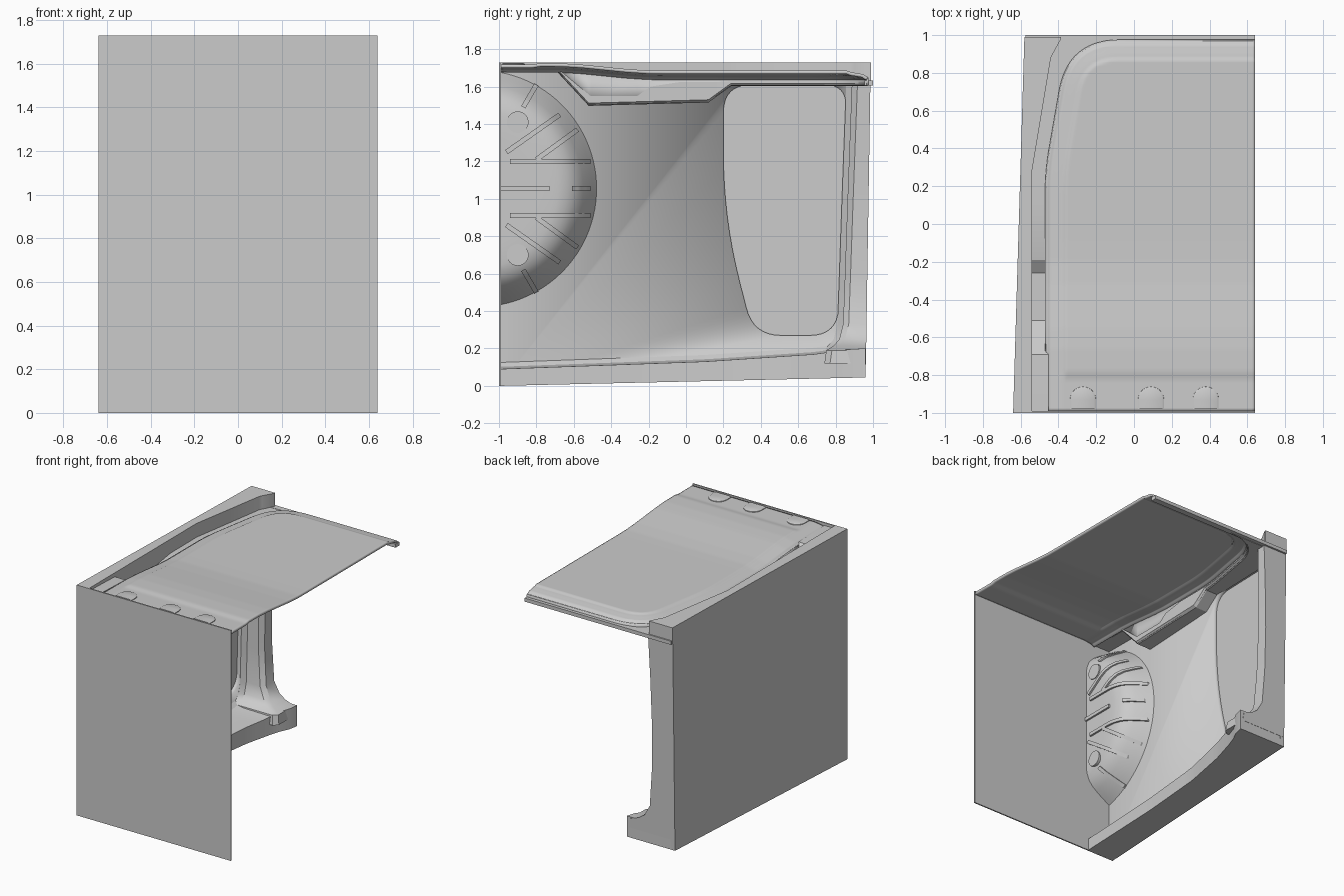
import bpy, bmesh, math
from mathutils import Vector

if "Cube" in bpy.data.objects:
    bpy.data.objects.remove(bpy.data.objects["Cube"])


def lerp_table(tab, t):
    if t <= tab[0][0]:
        return tab[0][1]
    for (a, u), (b, v) in zip(tab, tab[1:]):
        if t <= b:
            return u + (v - u) * (t - a) / (b - a)
    return tab[-1][1]


def smooth(a, b, t):
    t = min(1, max(0, (t - a) / (b - a)))
    return t * t * (3 - 2 * t)


def make(name, verts, faces, angle=30):
    bm = bmesh.new()
    vs = [bm.verts.new(v) for v in verts]
    for f in faces:
        bm.faces.new([vs[i] for i in f])
    bmesh.ops.recalc_face_normals(bm, faces=bm.faces)
    me = bpy.data.meshes.new(name)
    bm.to_mesh(me)
    bm.free()
    ob = bpy.data.objects.new(name, me)
    bpy.context.collection.objects.link(ob)
    bpy.ops.object.select_all(action='DESELECT')
    ob.select_set(True)
    bpy.context.view_layer.objects.active = ob
    bpy.ops.object.shade_smooth_by_angle(angle=math.radians(angle))
    return ob


def loft(name, secs, closed=True, angle=30):
    n, m = len(secs), len(secs[0])
    verts = [p for s in secs for p in s]
    faces = [(i * m + j, i * m + (j + 1) % m, (i + 1) * m + (j + 1) % m, (i + 1) * m + j)
             for i in range(n - 1) for j in range(m if closed else m - 1)]
    if closed:
        faces += [tuple(range(m)), tuple(range((n - 1) * m, n * m))]
    return make(name, verts, faces, angle)


def solidify(ob, t, offset=0):
    mod = ob.modifiers.new("thickness", 'SOLIDIFY')
    mod.thickness, mod.offset = t, offset


def rounded(pts, radii, closed=True, n=8):
    out = []
    for i, p in enumerate(pts):
        p, r = Vector(p), radii[i]
        if r == 0:
            out.append(tuple(p))
            continue
        q, s = Vector(pts[i - 1]), Vector(pts[(i + 1) % len(pts)])
        a, b = p + (q - p).normalized() * r, p + (s - p).normalized() * r
        for k in range(n + 1):
            t = k / n
            out.append(tuple(a * (1 - t) ** 2 + p * 2 * t * (1 - t) + b * t * t))
    return out


def xo(y): return -0.64 + 0.03 * (y + 1)          # outer skin
def xi(y): return -0.60 + 0.0275 * (y + 1)        # inner skin
def zb(y): return 0.023 * (y + 1)                 # sloping bottom


def box(name, x0, x1, y0, y1, z0, z1):
    return loft(name, [[(x, y0, z0), (x, y1, z0), (x, y1, z1), (x, y0, z1)] for x in (x0, x1)])


# front plate
box("front_plate", -0.64, 0.64, -1, -0.99, 0, 1.73)

# side wall with a shallow rounded pocket
wall = loft("side_wall", [[(f(y0), y0, zb(y0)), (f(y1), y1, zb(y1)), (f(y2), y2, 1.72), (f(y0), y0, 1.72)]
                          for f in (xo, xi) for y0, y1, y2 in [(-1, 0.96, 0.985)]])
pocket = rounded([(0.2, 1.61), (0.2, 0.9), (0.36, 0.27), (0.81, 0.27), (0.86, 1.61)],
                 [0.15, 0.35, 0.15, 0.15, 0.12])
cutter = loft("pocket_cutter", [[(xi(y) + d, y, z) for y, z in pocket] for d in (-0.028, 0.1)])
cutter.hide_render = True
mod = wall.modifiers.new("pocket", 'BOOLEAN')
mod.object, mod.operation, mod.solver = cutter, 'DIFFERENCE', 'EXACT'
bpy.context.view_layer.objects.active = wall
bpy.ops.object.modifier_apply(modifier=mod.name)
bpy.data.objects.remove(cutter)

# lower flange, widening toward the rear
edge = [(-1, -0.41), (-0.3, -0.40), (0.2, -0.37), (0.55, -0.31), (0.8, -0.24), (0.9, -0.19), (0.96, -0.18)]
top = [(-1, 0.09), (0.1, 0.13), (0.7, 0.17), (0.85, 0.195), (0.96, 0.2)]
secs = []
for i in range(29):
    y = -1 + 1.96 * i / 28
    x, z = lerp_table(edge, y), lerp_table(top, y)
    a, b = xo(y), xi(y)
    secs.append([(a, y, zb(y)), (x, y, zb(y)), (x, y, z), (b + 0.07, y, z + 0.003),
                 (b + 0.025, y, z + 0.012), (b, y, z + 0.035), (a, y, z + 0.035)])
loft("lower_flange", secs)

# rear pillar, flaring into the flange
secs = []
for z, y0, x in [(0.12, 0.74, -0.2), (0.19, 0.75, -0.21), (0.215, 0.79, -0.28), (0.25, 0.82, -0.33),
                 (0.33, 0.84, -0.375), (0.6, 0.85, -0.395), (0.95, 0.862, -0.4), (1.3, 0.875, -0.39),
                 (1.62, 0.887, -0.375)]:
    y1 = 0.96 + 0.016 * z
    secs.append([(xo(y1), y1, z), (x, y1, z), (x, y0 + 0.03, z), (x - 0.03, y0, z),
                 (xi(y0) + 0.03, y0, z), (xi(y0), y0 - 0.03, z), (xo(y0), y0 - 0.03, z)])
loft("rear_pillar", secs)

# round wheel-arch-like bulge
CY, CZ = -1.11, 1.055
bulge_profile = [(0, 1), (0.40, 1), (0.45, 0.97), (0.50, 0.87), (0.54, 0.70), (0.58, 0.42), (0.632, 0)]


def bulge(y, z):
    h = lerp_table(bulge_profile, math.hypot(y - CY, z - CZ))
    return xi(y) * (1 - h) - 0.39 * h


secs = []
for r in [0.121, 0.3, 0.4, 0.425, 0.45, 0.475, 0.5, 0.52, 0.54, 0.56, 0.58, 0.606, 0.632]:
    am = math.acos(0.12 / r)
    arc = [(CY + r * math.cos(a), CZ + r * math.sin(a)) for a in [am * (k / 24 - 1) for k in range(49)]]
    secs.append([(bulge(y, z), y, z) for y, z in arc])
loft("round_bulge", secs, closed=False, angle=50)

# ribs and round bosses on the bulge, mirrored about its middle
ribs = [(-0.94, 1.2, -0.51, 1.2), (-0.96, 1.25, -0.675, 1.45), (-0.8, 1.21, -0.58, 1.37), (-0.87, 1.49, -0.8, 1.61)]
ribs += [(a, 2 * CZ - b, c, 2 * CZ - d) for a, b, c, d in ribs]
ribs += [(-0.99, CZ, -0.73, CZ), (-0.61, CZ, -0.51, CZ)]
for a, b, c, d in ribs:
    n = Vector((-(d - b), c - a)).normalized() * 0.013
    secs = []
    for k in range(15):
        y, z = a + (c - a) * k / 14, b + (d - b) * k / 14
        x = bulge(y, z)
        secs.append([(x + e, y + s * n.x, z + s * n.y) for e, s in [(-0.02, -1), (-0.02, 1), (0.014, 1), (0.014, -1)]])
    loft("bulge_rib", secs)
for z in (1.41, 2 * CZ - 1.41):
    ring = [(-0.9 + 0.058 * math.cos(t), z + 0.058 * math.sin(t)) for t in [math.tau * k / 32 for k in range(32)]]
    loft("bulge_boss", [[(bulge(-0.9, z) + e, y, w) for y, w in ring] for e in (-0.02, 0.008)])

# lid outline and height profile
path = rounded([(-0.465, -0.99), (-0.465, 0.28), (-0.345, 0.97), (0.64, 0.97)], [0, 0.12, 0.27, 0], n=14)
left = [(y, x) for x, y in path[:-1]]
crown = [(-1, 1.726), (-0.66, 1.724), (-0.55, 1.717), (-0.32, 1.694), (-0.2, 1.686), (-0.1, 1.685), (1, 1.685)]
segs = [(Vector(a), Vector(b) - Vector(a)) for a, b in zip(path, path[1:])]


def lid_z(x, y):
    p, d = Vector((x, y)), 9
    for a, v in segs:
        t = min(1, max(0, (p - a).dot(v) / v.length_squared))
        d = min(d, (p - a - v * t).length)
    pad = smooth(0.085, 0.108, d) * smooth(-0.83, -0.775, y)
    return lerp_table(crown, y) - 0.008 * (1 - pad) - 0.012 * (1 - smooth(0, 0.1, d)) - 0.012 * (1 - smooth(0, 0.025, d))


# lid sheet with raised centre panel
ys = sorted({round(-0.99 + 1.96 * k / 120, 4) for k in range(121)} | {round(y, 4) for x, y in path})
secs = []
for y in ys:
    x0 = lerp_table(left, y)
    xs = [x0 + (0.64 - x0) * (k / 90) ** 1.3 for k in range(91)]
    secs.append([(x, y, lid_z(x, y)) for x in xs])
lid = loft("lid", secs, closed=False, angle=40)
if lid.data.polygons[0].normal.z < 0:
    lid.data.flip_normals()
solidify(lid, 0.018, -1)

# three low arched bumps along the front of the lid
for cx in (-0.27, 0.09, 0.38):
    arch = [(1, -0.98)] + [(math.cos(math.pi * k / 20), None) for k in range(21)] + [(-1, -0.98)]
    secs = []
    for r, z in [(0.07, 1.708), (0.068, 1.722), (0.058, 1.727)]:
        secs.append([(cx + r * c, -0.93 + r * math.sqrt(max(0, 1 - c * c)) if f is None else f, z) for c, f in arch])
    loft("lid_bump", secs)

# stepped gutter ledge beside the lid
g_top = [(-0.99, 1.71), (-0.69, 1.7), (-0.51, 1.55), (-0.26, 1.55), (-0.19, 1.6), (-0.03, 1.625), (1, 1.63)]
g_bot = [(-0.99, 1.69), (-0.69, 1.68), (-0.52, 1.497), (0.12, 1.515), (0.24, 1.602), (1, 1.602)]
gy = sorted({t[0] for t in g_top[:-1] + g_bot[:-1]} | {y for x, y in path})
secs = []
for y in gy:
    a, b, zt, zl = xi(y) - 0.01, lerp_table(left, y) + 0.012, lerp_table(g_top, y), lerp_table(g_bot, y)
    secs.append([(a, y, zl), (b - 0.02, y, zl), (b, y, zl + 0.015), (b, y, zt), (a, y, zt)])
loft("gutter_ledge", secs, angle=20)

# skirt joining lid edge to ledge, following the lid outline
side = [(path[0][0], y) for y in gy if y < 0.1] + [p for p in path if p[1] > 0.1]
skirt = loft("lid_skirt", [[(x, y, lerp_table(g_bot, y) + 0.005), (x, y, lid_z(x, y) - 0.004)] for x, y in side],
             closed=False)
solidify(skirt, 0.012)

# rear lip
box("rear_lip", -0.575, 0.64, 0.955, 1.0, 1.605, 1.632)

# top rail along the outer wall, thickening at the rear corner
rail_in = [(-0.99, -0.54), (0.28, -0.54), (0.88, -0.44), (0.9, -0.43), (0.98, -0.386), (0.99, -0.386)]
secs = []
for y in sorted({t[0] for t in rail_in} | {t[0] for t in g_bot[:-1]}):
    a, b, zl = xo(y), lerp_table(rail_in, y), lerp_table(g_bot, y) + 0.006
    secs.append([(a, y, zl), (b, y, zl), (b, y, 1.73), (a, y, 1.73)])
loft("top_rail", secs)
